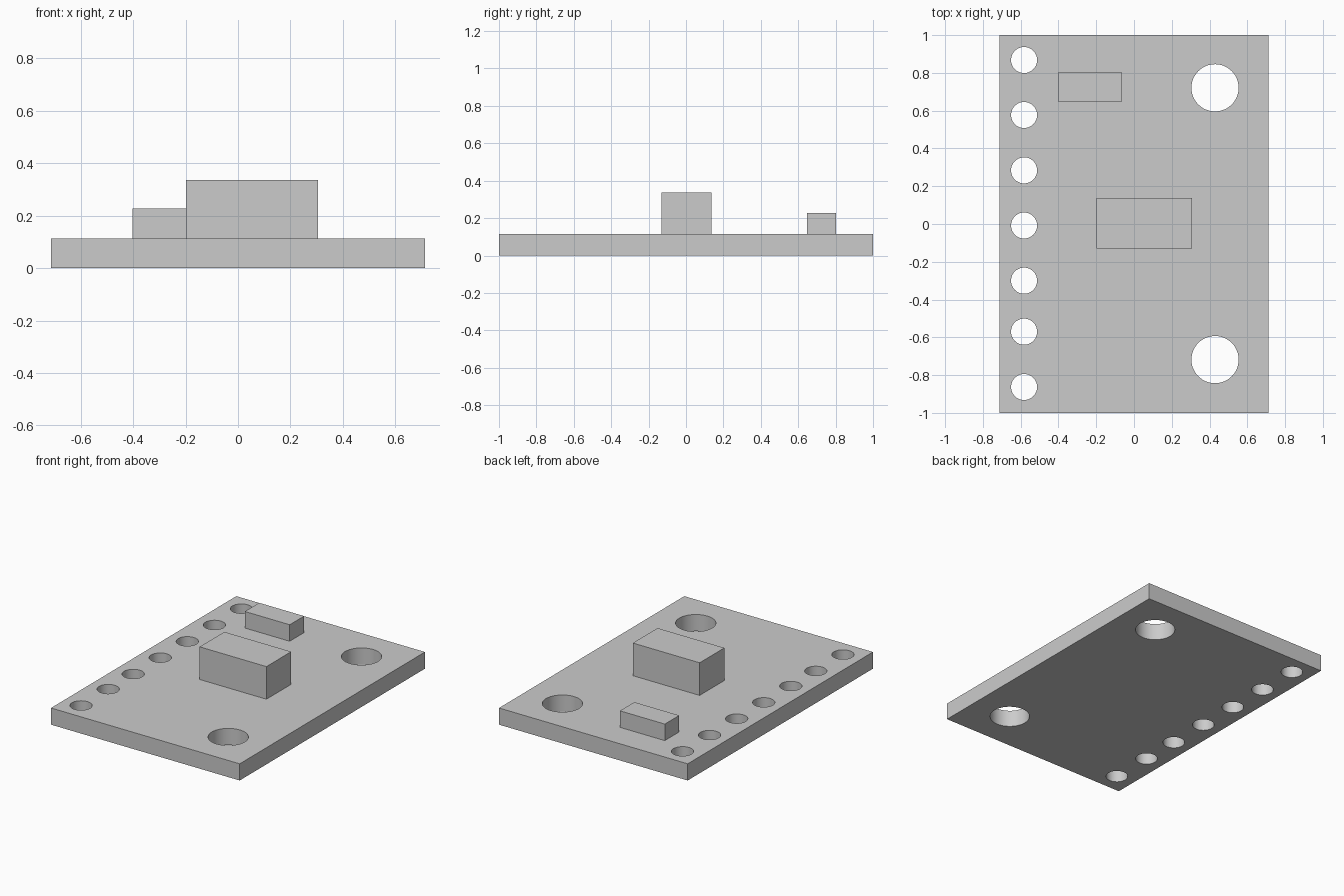
import bpy

# Remove the default cube
old = bpy.data.objects.get("Cube")
if old:
    bpy.data.objects.remove(old, do_unlink=True)

# Single grey material
grey = bpy.data.materials.new("light grey")
grey.use_nodes = True
colour = (0.6, 0.6, 0.6, 1)
grey.diffuse_color = colour
grey.node_tree.nodes["Principled BSDF"].inputs["Base Color"].default_value = colour


def box(name, x, y, z):
    """Box spanning the given (low, high) ranges."""
    bpy.ops.mesh.primitive_cube_add(size=1, location=[sum(r) / 2 for r in (x, y, z)])
    ob = bpy.context.object
    ob.name = name
    ob.scale = [r[1] - r[0] for r in (x, y, z)]
    bpy.ops.object.transform_apply(location=False, rotation=False, scale=True)
    ob.data.materials.append(grey)
    return ob


def drill(target, x, y, radius):
    """Cut a round through hole in the target."""
    bpy.ops.mesh.primitive_cylinder_add(vertices=48, radius=radius, depth=1, location=(x, y, 0))
    cutter = bpy.context.object
    cutter.name = "hole_cutter"
    cutter.hide_render = True
    bpy.context.view_layer.objects.active = target
    mod = target.modifiers.new("hole", "BOOLEAN")
    mod.operation = "DIFFERENCE"
    mod.solver = "EXACT"
    mod.object = cutter
    bpy.ops.object.modifier_apply(modifier=mod.name)
    bpy.data.objects.remove(cutter, do_unlink=True)


THICK = 0.114

# Board with a row of pin holes and two mounting holes
board = box("board", (-0.713, 0.713), (-1, 1), (0, THICK))
for y in (-0.863, -0.57, -0.3, -0.008, 0.284, 0.577, 0.868):
    drill(board, -0.582, y, 0.069)
for y in (-0.718, 0.721):
    drill(board, 0.429, y, 0.125)

bpy.ops.object.select_all(action="DESELECT")
board.select_set(True)
bpy.context.view_layer.objects.active = board
bpy.ops.object.shade_smooth_by_angle()

# Components standing on the board
box("large_component", (-0.199, 0.306), (-0.13, 0.137), (THICK, 0.337))
box("small_component", (-0.402, -0.063), (0.648, 0.803), (THICK, 0.227))
